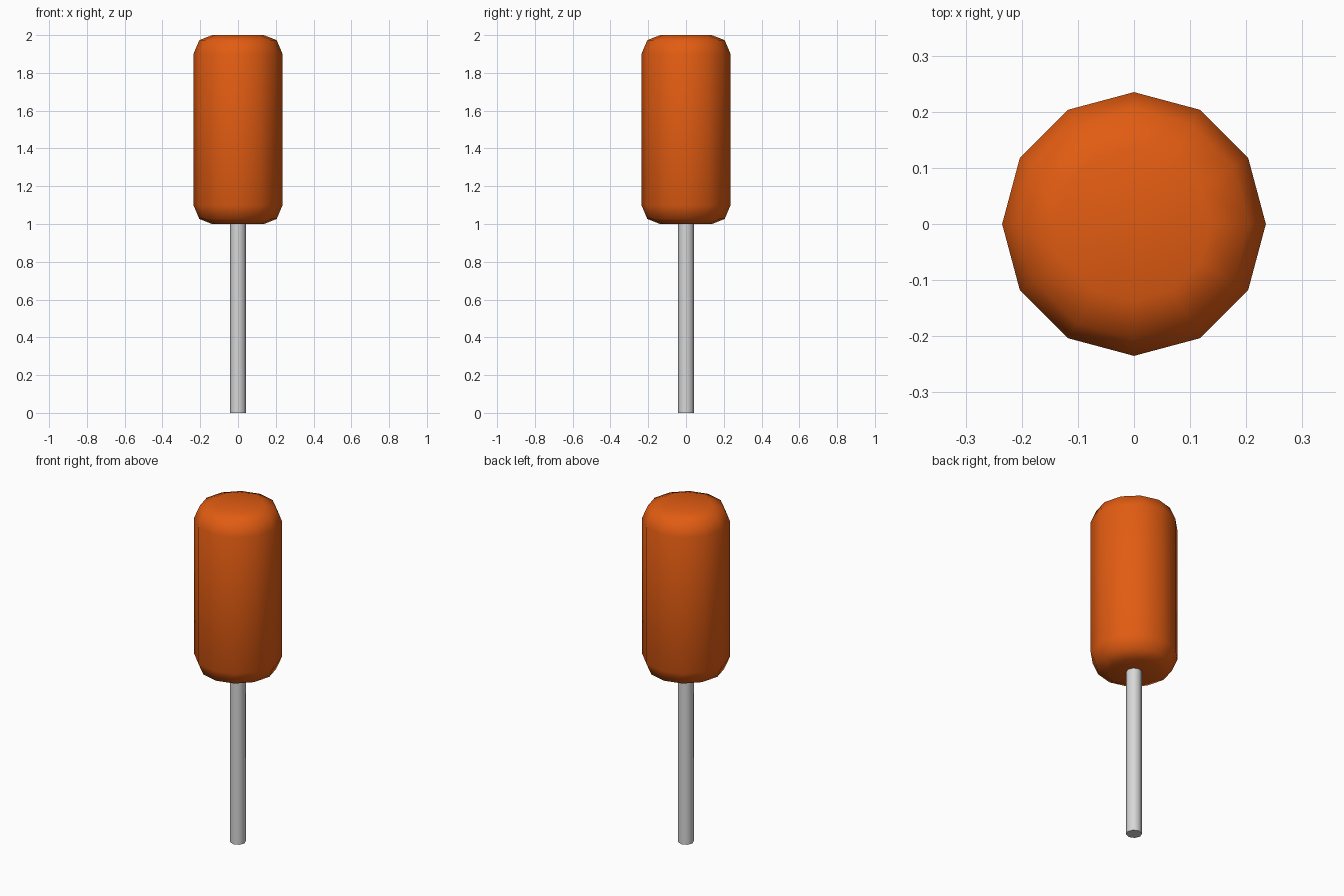
import bpy, bmesh, math

if "Cube" in bpy.data.objects:
    bpy.data.objects.remove(bpy.data.objects["Cube"])


def material(name, color):
    m = bpy.data.materials.new(name)
    m.diffuse_color = (*color, 1)
    m.use_nodes = True
    m.node_tree.nodes["Principled BSDF"].inputs["Base Color"].default_value = m.diffuse_color
    return m


def lathe(name, profile, sides, mat):
    """Stack rings of (radius, z), cap both ends and smooth the sides."""
    bm = bmesh.new()
    rings = [[bm.verts.new((r * math.cos(2 * math.pi * i / sides),
                            r * math.sin(2 * math.pi * i / sides), z))
              for i in range(sides)] for r, z in profile]
    for a, b in zip(rings, rings[1:]):
        for i in range(sides):
            j = (i + 1) % sides
            bm.faces.new((a[i], a[j], b[j], b[i]))
    bm.faces.new(rings[0][::-1])
    bm.faces.new(rings[-1])
    mesh = bpy.data.meshes.new(name)
    bm.to_mesh(mesh)
    bm.free()
    mesh.materials.append(mat)
    ob = bpy.data.objects.new(name, mesh)
    bpy.context.collection.objects.link(ob)
    bpy.ops.object.select_all(action='DESELECT')
    ob.select_set(True)
    bpy.context.view_layer.objects.active = ob
    bpy.ops.object.shade_smooth_by_angle(angle=math.radians(60))
    return ob


orange = material("orange", (0.76, 0.107, 0.006))
grey = material("light_grey", (0.68, 0.68, 0.68))

# Rounded twelve-sided head
lathe("head", [(0.137, 1.0), (0.205, 1.027), (0.235, 1.098),
               (0.235, 1.902), (0.205, 1.973), (0.137, 2.0)], 12, orange)

# Thin eight-sided stick
lathe("stick", [(0.043, 0.0), (0.043, 1.0)], 8, grey)
